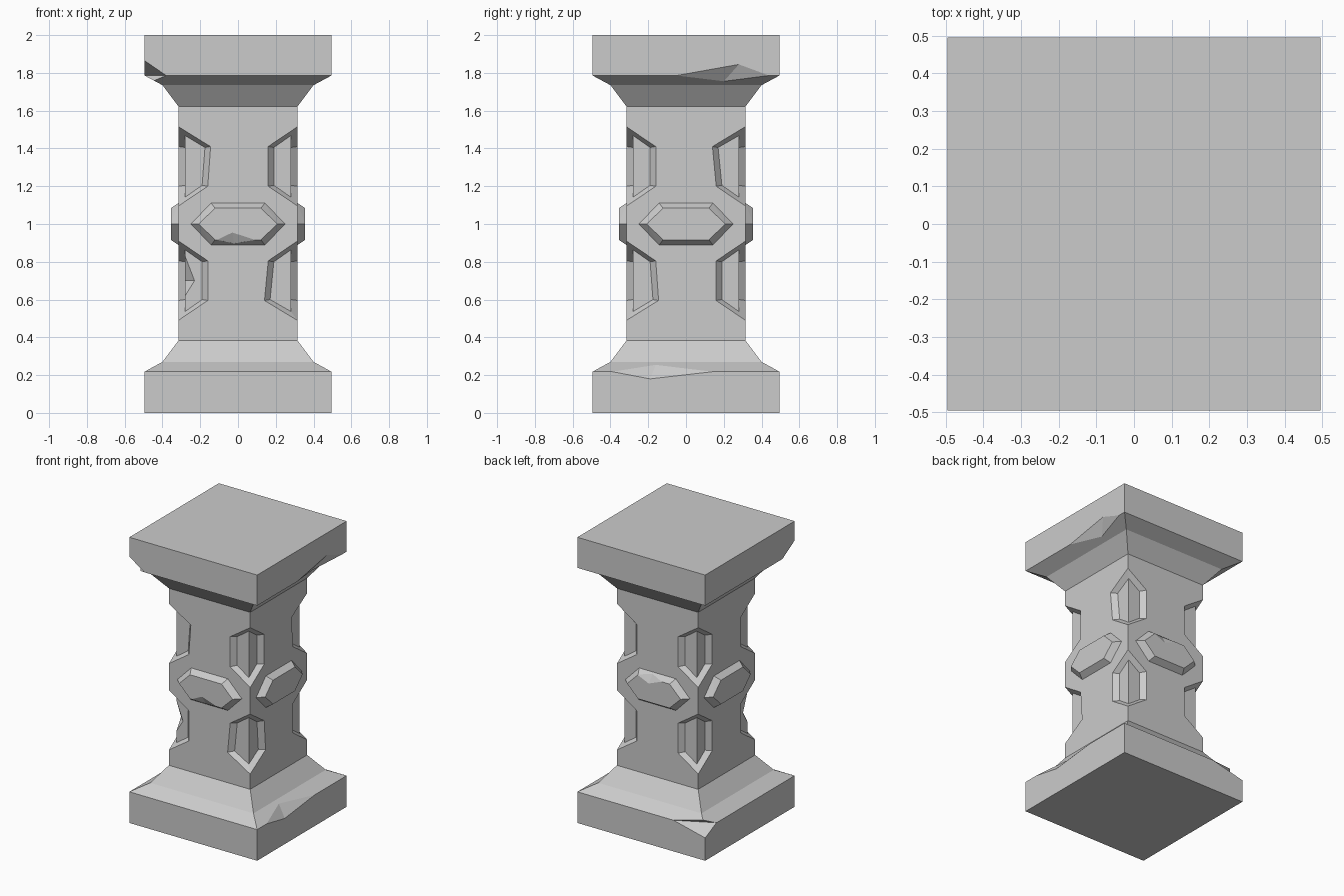
import bpy, bmesh
from math import pi
from mathutils import Matrix

if "Cube" in bpy.data.objects:
    bpy.data.objects.remove(bpy.data.objects["Cube"])


def make(name, verts, faces=None):
    """Closed mesh from faces, or the convex hull of the points."""
    bm = bmesh.new()
    vs = [bm.verts.new(v) for v in verts]
    if faces:
        for f in faces:
            bm.faces.new([vs[i] for i in f])
    else:
        bmesh.ops.convex_hull(bm, input=vs)
    bmesh.ops.recalc_face_normals(bm, faces=bm.faces)
    me = bpy.data.meshes.new(name)
    bm.to_mesh(me)
    bm.free()
    ob = bpy.data.objects.new(name, me)
    bpy.context.collection.objects.link(ob)
    return ob


def cut(target, cutter):
    """Subtract the cutter, apply and remove it."""
    cutter.hide_render = True
    mod = target.modifiers.new("cut", 'BOOLEAN')
    mod.operation, mod.solver, mod.object = 'DIFFERENCE', 'EXACT', cutter
    bpy.context.view_layer.objects.active = target
    bpy.ops.object.modifier_apply(modifier=mod.name)
    bpy.data.objects.remove(cutter)


# Pillar body: square rings stacked along a profile of (half width, z)
profile = [(.495, 0), (.495, .218), (.40, .27), (.315, .383),
           (.315, 1.622), (.40, 1.735), (.495, 1.786), (.495, 2)]
verts, faces = [], []
for h, z in profile:
    verts += [(-h, -h, z), (h, -h, z), (h, h, z), (-h, h, z)]
for r in range(len(profile) - 1):
    for k in range(4):
        a, b = r * 4 + k, r * 4 + (k + 1) % 4
        faces.append((a, b, b + 4, a + 4))
n = len(verts)
faces += [(3, 2, 1, 0), (n - 4, n - 3, n - 2, n - 1)]
body = make("pillar_body", verts, faces)


# Hexagonal recesses folded round each corner
def recess(sx, sy, zc, x_top=.16, x_bot=.16, y_top=.16, y_bot=.16):
    floor = [(.28, .28, .163), (.19, .28, .10), (.19, .28, -.10),
             (.28, .28, -.163), (.28, .19, -.10), (.28, .19, .10)]
    rim = [(.315, .315, .21), (x_top, .315, .105), (x_bot, .315, -.105),
           (.315, .315, -.21), (.315, y_bot, -.105), (.315, y_top, .105)]
    # the floor follows the skew of the rim
    skew = [0, x_top - .16, x_bot - .16, 0, y_bot - .16, y_top - .16]
    floor = [(x + (s if i in (1, 2) else 0), y + (s if i in (4, 5) else 0), z)
             for i, ((x, y, z), s) in enumerate(zip(floor, skew))]
    outer = [tuple(f + (r - f) * 1.3 for f, r in zip(a, b))
             for a, b in zip(floor, rim)]
    pts = [(sx * x, sy * y, zc + z) for x, y, z in floor + outer]
    fs = [(0, 1, 2, 3), (0, 3, 4, 5), (6, 9, 8, 7), (6, 11, 10, 9)]
    fs += [(i, (i + 1) % 6, (i + 1) % 6 + 6, i + 6) for i in range(6)]
    return make("recess_cutter", pts, fs)


skews = {(-1, -1, 1.305): dict(x_top=.145),
         (1, -1, .70): dict(x_bot=.14, y_bot=.145),
         (1, 1, 1.305): dict(y_top=.14)}
for sx in (-1, 1):
    for sy in (-1, 1):
        for zc in (.70, 1.305):
            cut(body, recess(sx, sy, zc, **skews.get((sx, sy, zc), {})))

# Chipped edges and corners of the body
chips = [
    # capital, front left corner
    [(-.495, -.495, 1.865), (-.38, -.495, 1.786), (-.495, -.36, 1.786),
     (-.445, -.445, 1.758), (-.55, -.55, 1.77)],
    # capital, right edge
    [(.495, -.05, 1.786), (.495, .28, 1.845), (.495, .44, 1.786),
     (.438, .2, 1.755), (.55, .2, 1.77)],
    # base, right edge
    [(.495, -.39, .218), (.495, .14, .218), (.495, -.19, .18),
     (.428, -.16, .255), (.55, -.18, .24)],
    # base, back left corner
    [(-.495, .495, .16), (-.25, .495, .218), (-.495, .37, .218),
     (-.44, .44, .25), (-.55, .55, .23)],
    # lower front left recess
    [(-.28, -.28, .83), (-.23, -.28, .70), (-.28, -.28, .62),
     (-.28, -.23, .70), (-.33, -.33, .70)],
]
for pts in chips:
    cut(body, make("chip_cutter", pts))


# Raised bevelled hexagon panel on each side
def hexagon(w, mid, h, y):
    return [(-w, y, 1), (-mid, y, 1 - h), (mid, y, 1 - h),
            (w, y, 1), (mid, y, 1 + h), (-mid, y, 1 + h)]


panels = {}
for k, side in enumerate(("front", "right", "back", "left")):
    pts = (hexagon(.25, .142, .111, -.29) + hexagon(.25, .142, .111, -.315)
           + hexagon(.207, .122, .084, -.356))
    ob = make(side + "_panel", pts)
    ob.data.transform(Matrix.Rotation(k * pi / 2, 4, 'Z'))
    panels[side] = ob

# Chips on the front and back panels
cut(panels["front"], make("chip_cutter", [
    (-.11, -.356, .916), (.09, -.356, .916), (-.03, -.356, .955),
    (-.02, -.325, .897), (-.02, -.42, .87)]))
cut(panels["back"], make("chip_cutter", [
    (.13, .356, 1.084), (-.06, .356, 1.084), (.04, .356, 1.045),
    (.03, .325, 1.103), (.03, .42, 1.13)]))
